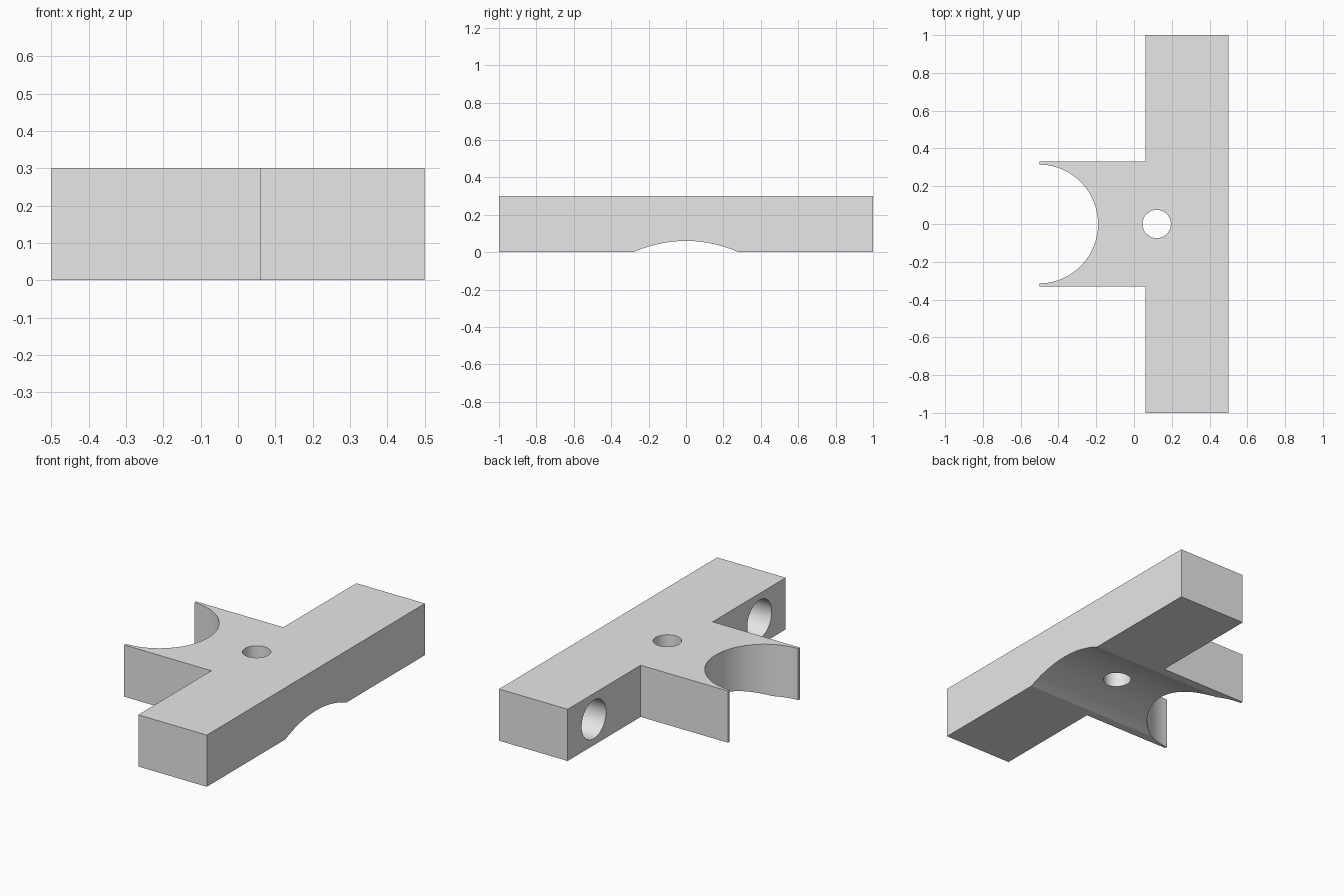
import bpy
import bmesh
import math
from mathutils import Matrix

default = bpy.data.objects.get("Cube")
if default:
    bpy.data.objects.remove(default, do_unlink=True)

HEIGHT = 0.30
BACK, STEP, TIP = 0.50, 0.06, -0.50      # x positions of the T outline
HALF_LEN, HALF_STEM = 1.0, 0.33          # y half sizes

grey = bpy.data.materials.new("light grey")
grey.use_nodes = True
colour = (0.8, 0.8, 0.8, 1)
grey.diffuse_color = colour
grey.node_tree.nodes["Principled BSDF"].inputs["Base Color"].default_value = colour


def add_object(name, bm):
    mesh = bpy.data.meshes.new(name)
    bmesh.ops.recalc_face_normals(bm, faces=bm.faces)
    bm.to_mesh(mesh)
    bm.free()
    obj = bpy.data.objects.new(name, mesh)
    mesh.materials.append(grey)
    bpy.context.collection.objects.link(obj)
    return obj


def cut_cylinder(target, name, centre, radius, length, axis, sides=64):
    """Subtract a cylinder lying along the given axis."""
    turn = Matrix.Rotation(math.pi / 2, 4, "Y") if axis == "X" else Matrix()
    bm = bmesh.new()
    bmesh.ops.create_cone(bm, cap_ends=True, segments=sides, radius1=radius,
                          radius2=radius, depth=length,
                          matrix=Matrix.Translation(centre) @ turn)
    cutter = add_object(name, bm)
    cutter.hide_render = True
    mod = target.modifiers.new(name, "BOOLEAN")
    mod.operation = "DIFFERENCE"
    mod.solver = "EXACT"
    mod.object = cutter
    bpy.context.view_layer.objects.active = target
    bpy.ops.object.modifier_apply(modifier=mod.name)
    bpy.data.objects.remove(cutter, do_unlink=True)


# T-shaped bracket: long bar with a short stem
side = [(TIP, HALF_STEM), (STEP, HALF_STEM), (STEP, HALF_LEN), (BACK, HALF_LEN)]
outline = side + [(x, -y) for x, y in reversed(side)]
bm = bmesh.new()
face = bm.faces.new([bm.verts.new((x, y, 0)) for x, y in outline])
top = bmesh.ops.extrude_face_region(bm, geom=[face])
bmesh.ops.translate(bm, vec=(0, 0, HEIGHT),
                    verts=[v for v in top["geom"] if isinstance(v, bmesh.types.BMVert)])
bracket = add_object("t_bracket", bm)

# Round saddle in the end of the stem
cut_cylinder(bracket, "saddle_cutter", (-0.505, 0, 0.15), 0.315, 1, "Z", 96)

# Shallow arch along the underside
half_chord, rise = 0.28, 0.06
arch_radius = (half_chord ** 2 + rise ** 2) / (2 * rise)
cut_cylinder(bracket, "arch_cutter", (0, 0, rise - arch_radius), arch_radius, 2, "X", 192)

# Vertical through hole
cut_cylinder(bracket, "pin_hole_cutter", (0.12, 0, 0.15), 0.075, 1, "Z")

# Blind bores in the bar on both sides of the stem
BORE_DEPTH = 0.3
for sign in (-1, 1):
    cut_cylinder(bracket, "bore_cutter", (STEP, sign * 0.76, 0.15), 0.112,
                 2 * BORE_DEPTH, "X")

# Smooth round walls, sharp corners
bpy.ops.object.select_all(action="DESELECT")
bracket.select_set(True)
bpy.context.view_layer.objects.active = bracket
bpy.ops.object.shade_smooth_by_angle(angle=math.radians(20))
